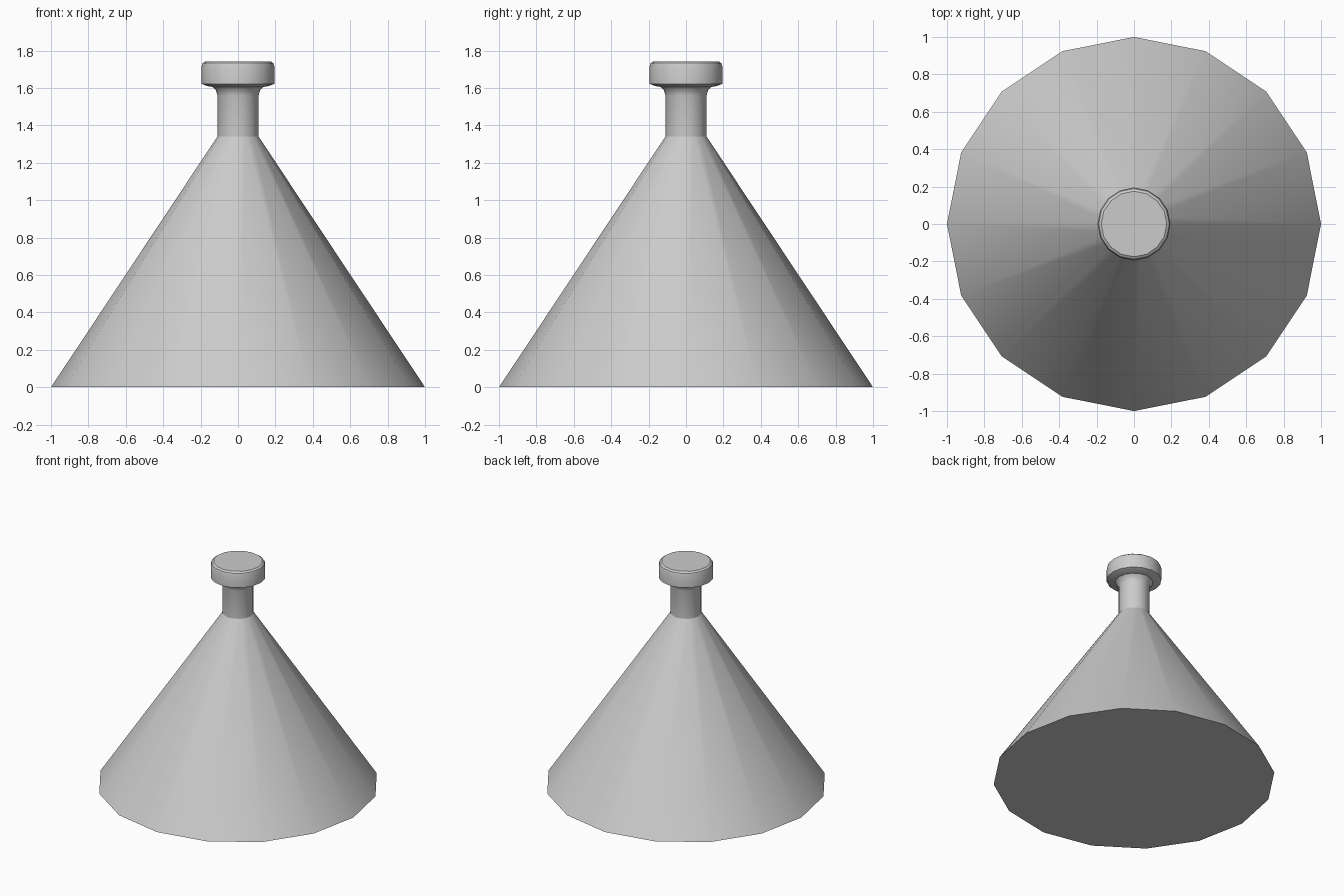
import bpy, bmesh
from math import cos, sin, pi, radians

if "Cube" in bpy.data.objects:
    bpy.data.objects.remove(bpy.data.objects["Cube"])

SIDES = 16


def lathe(name, profile, cap_bottom=False, cap_top=False):
    """Turn a (radius, height) profile, listed bottom to top, around z."""
    bm = bmesh.new()
    rings = [[bm.verts.new((r * cos(2 * pi * i / SIDES), r * sin(2 * pi * i / SIDES), z))
              for i in range(SIDES)] for r, z in profile]
    for low, high in zip(rings, rings[1:]):
        for i in range(SIDES):
            j = (i + 1) % SIDES
            bm.faces.new((low[i], low[j], high[j], high[i]))
    if cap_bottom:
        bm.faces.new(rings[0][::-1])
    if cap_top:
        bm.faces.new(rings[-1])
    mesh = bpy.data.meshes.new(name)
    bm.to_mesh(mesh)
    bm.free()
    obj = bpy.data.objects.new(name, mesh)
    bpy.context.collection.objects.link(obj)
    bpy.ops.object.select_all(action='DESELECT')
    obj.select_set(True)
    bpy.context.view_layer.objects.active = obj
    bpy.ops.object.shade_smooth_by_angle(angle=radians(30))
    return obj


# Conical body with a flat base
lathe("cone_body", [(1.0, 0.0), (0.11, 1.34)], cap_bottom=True)

# Neck flaring out under the knob
lathe("neck", [(0.11, 1.34), (0.11, 1.56), (0.118, 1.587), (0.135, 1.605)])

# Knob with softened rims
lathe("knob", [(0.135, 1.605), (0.165, 1.61), (0.195, 1.622), (0.195, 1.715),
               (0.189, 1.732), (0.175, 1.742)], cap_top=True)
